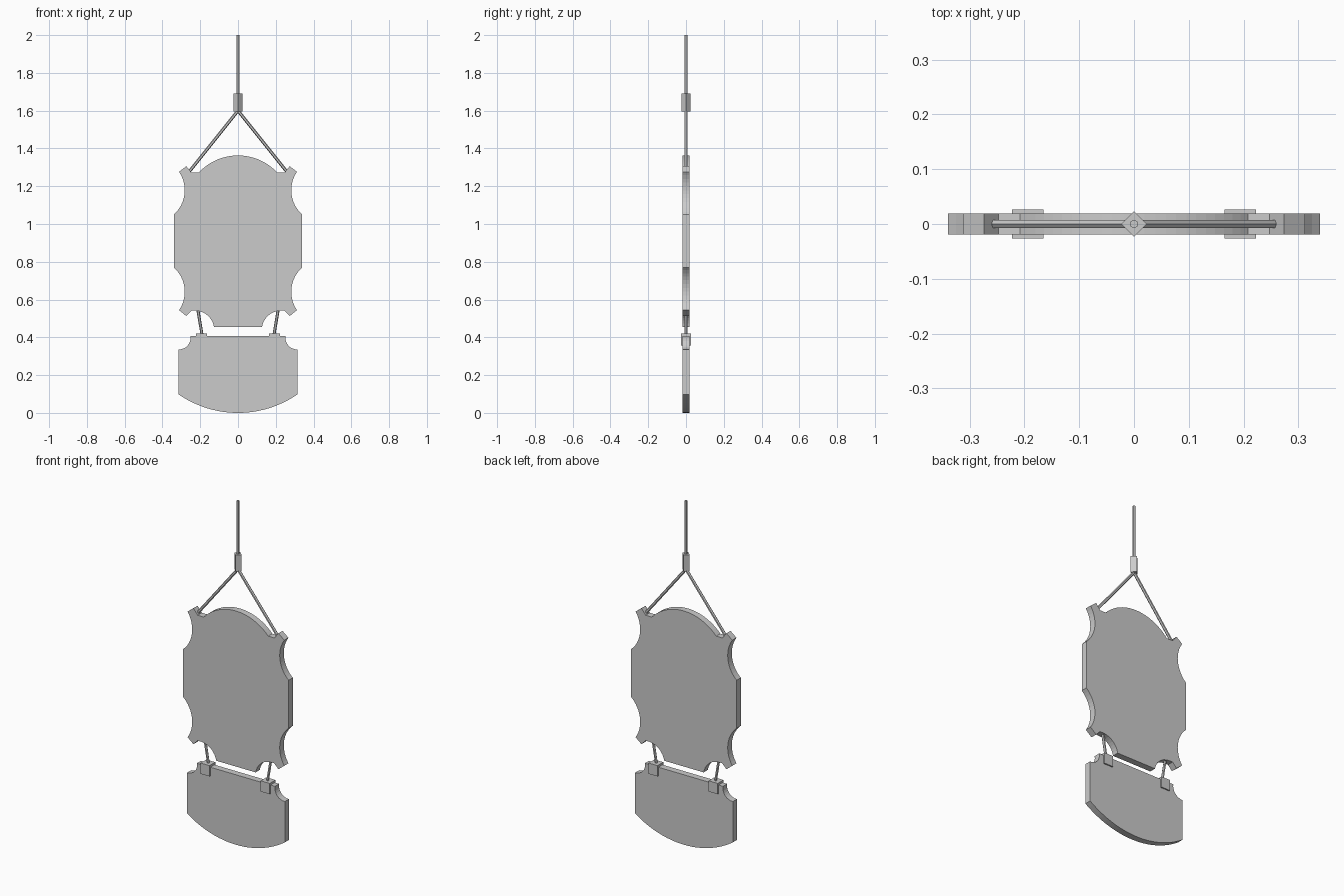
import bpy, bmesh, math
from mathutils import Vector

if "Cube" in bpy.data.objects:
    bpy.data.objects.remove(bpy.data.objects["Cube"])


def arc(p, q, sag, n=10):
    """Circular arc from p to q; positive sag bulges to the left of travel."""
    p, q = Vector(p), Vector(q)
    d = q - p
    left = Vector((-d.y, d.x)).normalized()
    h = d.length / 2
    r = (h * h + sag * sag) / (2 * abs(sag))
    half = math.asin(min(1, h / r))
    s = math.copysign(1, sag)
    mid = (p + q) / 2
    u = d.normalized()
    pts = []
    for i in range(n + 1):
        a = -half + 2 * half * i / n
        pts.append(mid + u * r * math.sin(a)
                   + left * s * (r * math.cos(a) - r + abs(sag)))
    return [tuple(v) for v in pts]


def board(name, right, half_depth):
    """Extrude a right-hand (x, z) outline, mirrored about x = 0."""
    left = [(-x, z) for x, z in reversed(right) if x > 1e-5]
    bm = bmesh.new()
    face = bm.faces.new([bm.verts.new((x, -half_depth, z)) for x, z in right + left])
    ext = bmesh.ops.extrude_face_region(bm, geom=[face])
    bmesh.ops.translate(bm, vec=(0, 2 * half_depth, 0),
                        verts=[g for g in ext["geom"] if isinstance(g, bmesh.types.BMVert)])
    bmesh.ops.recalc_face_normals(bm, faces=bm.faces)
    me = bpy.data.meshes.new(name)
    bm.to_mesh(me)
    bm.free()
    ob = bpy.data.objects.new(name, me)
    bpy.context.collection.objects.link(ob)
    return ob


def rod(name, a, b, radius, sides):
    a, b = Vector(a), Vector(b)
    bpy.ops.mesh.primitive_cylinder_add(vertices=sides, radius=radius,
                                        depth=(b - a).length, location=(a + b) / 2)
    ob = bpy.context.object
    ob.name = name
    ob.rotation_euler = (b - a).to_track_quat('Z', 'Y').to_euler()
    return ob


# Large scalloped sign board, clockwise from the crown
T = 0.019
crown = [p for p in arc((-0.208, 1.272), (0.208, 1.272), 0.091, 24) if p[0] > -1e-5]
main = [(max(x, 0), z) for x, z in crown]
main += [(0.247, 1.272), (0.274, 1.306)]
main += arc((0.312, 1.276), (0.34, 1.05), -0.043, 12)
main += arc((0.34, 0.77), (0.312, 0.544), -0.043, 12)
main += [(0.274, 0.513), (0.247, 0.541)]
main += arc((0.222, 0.541), (0.127, 0.456), -0.022, 8)
board("main_board", main, T)

# Small hanging board with a curved bottom
small = arc((0.252, 0.408), (0.315, 0.336), -0.023, 8)
belly = arc((0.315, 0.098), (-0.315, 0.098), 0.098, 24)
small += [(max(x, 0), z) if x > -1e-5 else None for x, z in
          [(x, 2 * 0.098 - z) if z > 0.098 else (x, z) for x, z in belly] if x > -1e-5]
board("lower_board", small, T)

# Main cord and its square sleeve
rod("top_cord", (0, 0, 1.65), (0, 0, 2.0), 0.008, 6)
rod("cord_sleeve", (0, 0, 1.595), (0, 0, 1.69), 0.023, 4)

# Mirrored sling cords, links and clips
for side, s in (("left", -1), ("right", 1)):
    rod(f"sling_cord_{side}", (0, 0, 1.6), (s * 0.256, 0, 1.28), 0.0085, 6)
    rod(f"link_cord_{side}", (s * 0.215, 0, 0.56), (s * 0.188, 0, 0.40), 0.008, 6)
    bpy.ops.mesh.primitive_cube_add(size=1, location=(s * 0.194, 0, 0.3885))
    clip = bpy.context.object
    clip.name = f"clip_{side}"
    clip.scale = (0.058, 0.053, 0.063)
